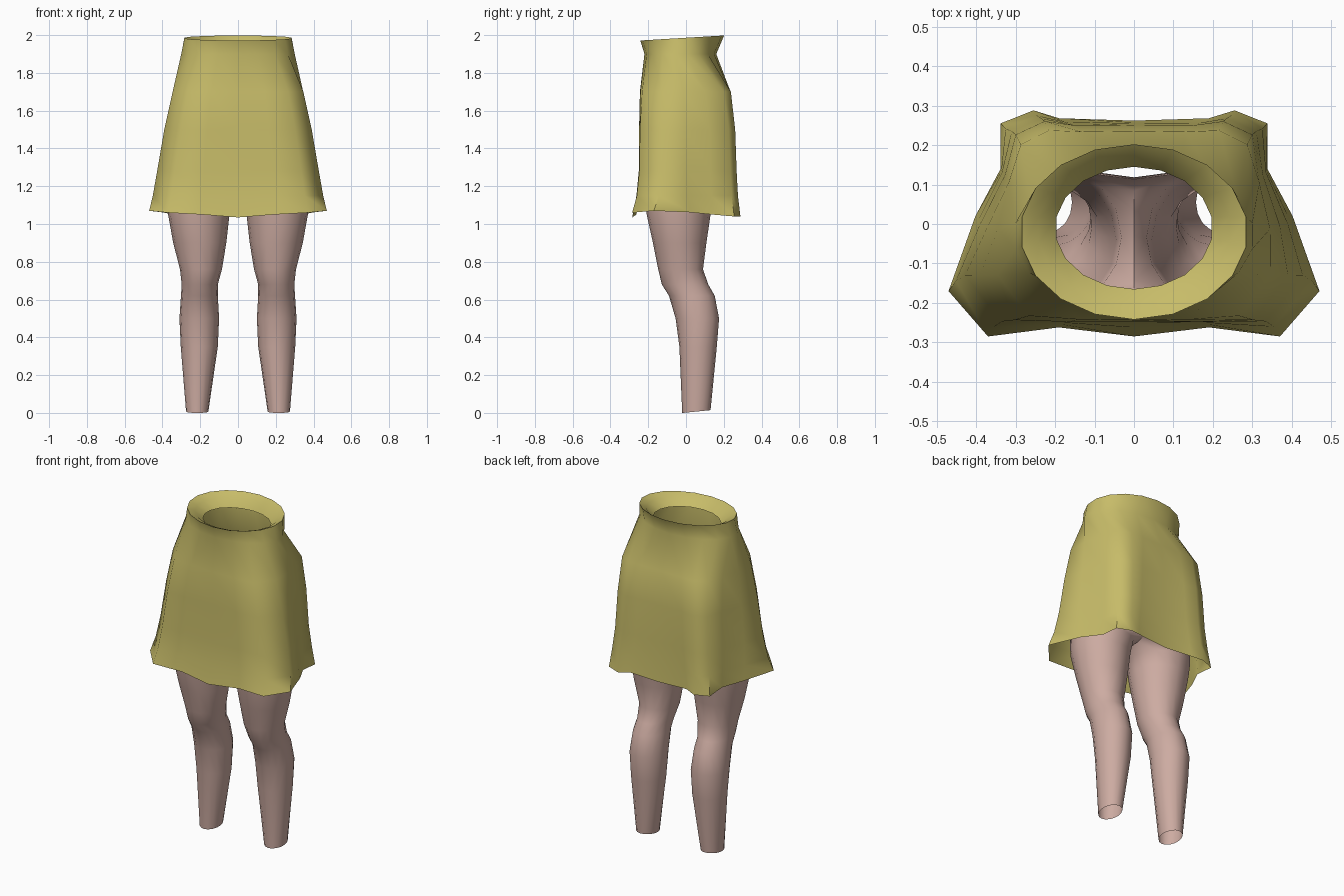
import bpy, bmesh, math

cube = bpy.data.objects.get("Cube")
if cube:
    bpy.data.objects.remove(cube, do_unlink=True)


def material(name, rgb):
    m = bpy.data.materials.new(name)
    m.use_nodes = True
    m.diffuse_color = (*rgb, 1)
    bsdf = m.node_tree.nodes["Principled BSDF"]
    bsdf.inputs["Base Color"].default_value = (*rgb, 1)
    bsdf.inputs["Roughness"].default_value = 0.8
    return m


def bridge(bm, a, b, closed):
    """Join two rows of vertices with quads."""
    n = len(a)
    for i in range(n if closed else n - 1):
        j = (i + 1) % n
        bm.faces.new((a[i], a[j], b[j], b[i]))


def finish(bm, name, mat, angle):
    bmesh.ops.remove_doubles(bm, verts=bm.verts, dist=0.0005)
    bmesh.ops.recalc_face_normals(bm, faces=bm.faces)
    mesh = bpy.data.meshes.new(name)
    bm.to_mesh(mesh)
    bm.free()
    mesh.materials.append(mat)
    ob = bpy.data.objects.new(name, mesh)
    bpy.context.collection.objects.link(ob)
    bpy.ops.object.select_all(action="DESELECT")
    ob.select_set(True)
    bpy.context.view_layer.objects.active = ob
    bpy.ops.object.shade_smooth_by_angle(angle=math.radians(angle))
    return ob


olive = material("olive cloth", (0.57, 0.50, 0.14))
skin = material("pink skin", (0.61, 0.41, 0.36))

# Skirt: half contours run from front centre to back centre, then mirror
HALF = 10


def oval(rx, ry, cy):
    angles = [math.pi * i / (HALF - 1) for i in range(HALF)]
    return [(rx * math.sin(a), cy - ry * math.cos(a)) for a in angles]


def blend(a, b, tx, ty):
    return [(p[0] + (q[0] - p[0]) * tx, p[1] + (q[1] - p[1]) * ty)
            for p, q in zip(a, b)]


waist = oval(0.305, 0.19, -0.03)
hip = [(0, -.25), (.18, -.25), (.335, -.247), (.428, -.13), (.39, .0),
       (.335, .13), (.31, .235), (.235, .268), (.16, .255), (0, .255)]
hem = [(0, -.285), (.19, -.262), (.37, -.285), (.47, -.17), (.402, .02),
       (.338, .14), (.338, .255), (.255, .288), (.19, .268), (0, .262)]
hem_z = [1.035, 1.05, 1.06, 1.07, 1.062, 1.05, 1.04, 1.04, 1.05, 1.04]

rows = [
    (oval(0.20, 0.155, -0.01), lambda i, y: 1.92),
    (oval(0.245, 0.19, -0.015), lambda i, y: 1.965 + 0.05 * y),
    (oval(0.288, 0.222, -0.02), lambda i, y: 1.986 + 0.06 * y),
    (waist, lambda i, y: 1.90),
    (blend(waist, hip, 0.5, 0.8), lambda i, y: 1.70),
    (blend(waist, hip, 0.77, 0.95), lambda i, y: 1.50),
    (hip, lambda i, y: 1.28),
    (blend(hip, hem, 0.55, 0.35), lambda i, y: 1.15),
    (hem, lambda i, y: hem_z[i]),
]

bm = bmesh.new()
previous = None
for contour, height in rows:
    half = [(x, y, height(i, y)) for i, (x, y) in enumerate(contour)]
    loop = half + [(-x, y, z) for x, y, z in half[-2:0:-1]]
    ring = [bm.verts.new(p) for p in loop]
    if previous:
        bridge(bm, previous, ring, True)
    previous = ring
finish(bm, "skirt", olive, 60)

# Legs and pelvis: each row is height, inner x, outer x, front y, back y
leg_rows = [
    (0.007, .157, .275, -.02, .13),
    (0.35, .107, .303, -.035, .163),
    (0.50, .100, .310, -.055, .175),
    (0.62, .107, .302, -.09, .152),
    (0.68, .107, .298, -.128, .118),
    (0.76, .085, .307, -.147, .09),
    (0.90, .062, .343, -.175, .108),
    (1.05, .045, .370, -.208, .13),
    (1.13, .032, .375, -.212, .145),
]
SIDES = 16
bm = bmesh.new()
for side in (1, -1):
    previous = None
    for z, inner, outer, front, back in leg_rows:
        ring = []
        for i in range(SIDES):
            a = 2 * math.pi * i / SIDES
            x = (inner + outer) / 2 + (outer - inner) / 2 * math.cos(a)
            y = (front + back) / 2 + (back - front) / 2 * math.sin(a)
            tilt = 0.1 * (y - 0.055) if z < 0.1 else 0
            ring.append(bm.verts.new((side * x, y, z + tilt)))
        if previous:
            bridge(bm, previous, ring, True)
        previous = ring
    # Inner vertices meet at the saddle, the others rise to the pelvis
    top = []
    for i, v in enumerate(previous):
        c = math.cos(2 * math.pi * i / SIDES)
        if c < -0.3:
            top.append(bm.verts.new((0, v.co.y * 0.9, 1.17 + 0.08 * (1 + c))))
        else:
            top.append(bm.verts.new((v.co.x * 0.98, v.co.y, 1.24)))
    bridge(bm, previous, top, True)
    outline = [v for i, v in enumerate(top)
               if math.cos(2 * math.pi * i / SIDES) > -0.5]
    order = sorted(outline, key=lambda v: math.atan2(v.co.y, side * v.co.x))
    rim = [bm.verts.new((v.co.x * 0.95, v.co.y * 0.95, 1.34)) for v in order]
    bridge(bm, order, rim, False)
finish(bm, "legs", skin, 60)
